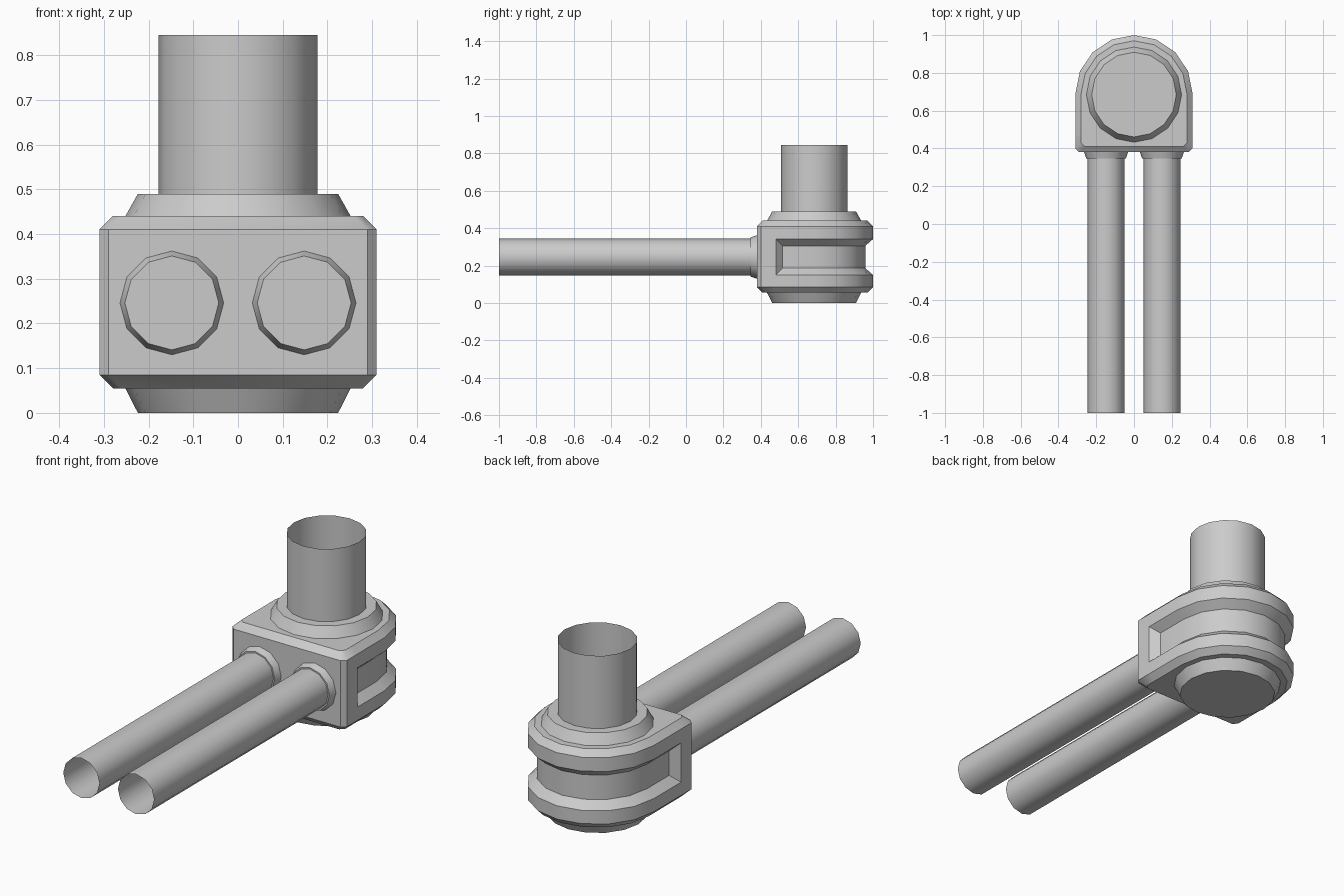
import bpy, bmesh
from math import sin, cos, pi, radians
from mathutils import Matrix

if "Cube" in bpy.data.objects:
    bpy.data.objects.remove(bpy.data.objects["Cube"])

CY = 0.69  # centre of the rounded housing end


def finish(bm, name, angle=35):
    bm.normal_update()
    me = bpy.data.meshes.new(name)
    bm.to_mesh(me)
    bm.free()
    me.polygons.foreach_set("use_smooth", [True] * len(me.polygons))
    me.set_sharp_from_angle(angle=radians(angle))
    ob = bpy.data.objects.new(name, me)
    bpy.context.collection.objects.link(ob)
    return ob


def loft(bm, loops):
    """Skin a stack of closed loops; returns vertex rings."""
    rings = [[bm.verts.new(p) for p in loop] for loop in loops]
    for a, b in zip(rings, rings[1:]):
        n = len(a)
        for i in range(n):
            j = (i + 1) % n
            bm.faces.new((a[i], a[j], b[j], b[i]))
    return rings


def lathe(name, profile, sides, matrix, capped):
    """Revolve (radius, height) pairs about the local z axis."""
    bm = bmesh.new()
    rings = loft(bm, [[(r * cos(2 * pi * i / sides), r * sin(2 * pi * i / sides), h)
                       for i in range(sides)] for r, h in profile])
    if capped:
        bm.faces.new(rings[0][::-1])
        bm.faces.new(rings[-1])
    bm.transform(matrix)
    return finish(bm, name)


def outline(d, z):
    """D-shaped housing outline, inset by d."""
    r, front, c = 0.31 - d, 0.38 + d, 0.02
    pts = [(r - c, front), (r, front + c), (r, 0.48)]
    pts += [(r * cos(pi * i / 16), CY + r * sin(pi * i / 16)) for i in range(0, 17, 2)]
    pts += [(-r, 0.48), (-r, front + c), (-r + c, front)]
    return [(x, y, z) for x, y in pts]


# Housing with chamfered rims and a groove around the back
bm = bmesh.new()
levels = [(0.03, 0.055), (0, 0.085), (0, 0.15), (0, 0.342), (0, 0.41), (0.03, 0.44)]
rings = loft(bm, [outline(d, z) for d, z in levels])
bm.faces.new(rings[0][::-1])
bm.faces.new(rings[-1])
bm.normal_update()
groove = [f for f in bm.faces
          if abs(f.calc_center_median().z - 0.246) < 0.01
          and min(v.co.y for v in f.verts) > 0.47]
bmesh.ops.inset_region(bm, faces=groove, thickness=0.036, depth=-0.04,
                       use_boundary=True, use_even_offset=True)
finish(bm, "housing")

# Collars above and below, and the open vertical pipe
upright = Matrix.Translation((0, 0.685, 0))
lathe("top_collar", [(0.252, 0.44), (0.224, 0.49)], 16, upright, True)
lathe("bottom_collar", [(0.224, 0.0), (0.252, 0.055)], 16, upright, True)
lathe("vertical_pipe", [(0.178, 0.49), (0.178, 0.845)], 16, upright, False)

# Two open front pipes with their collars
for side, x in (("left", -0.148), ("right", 0.148)):
    forward = Matrix.Translation((x, 0, 0.246)) @ Matrix.Rotation(pi / 2, 4, 'X')
    lathe(side + "_pipe_collar", [(0.116, -0.38), (0.105, -0.346)], 12, forward, True)
    lathe(side + "_pipe", [(0.098, -0.346), (0.098, 1.0)], 12, forward, False)
